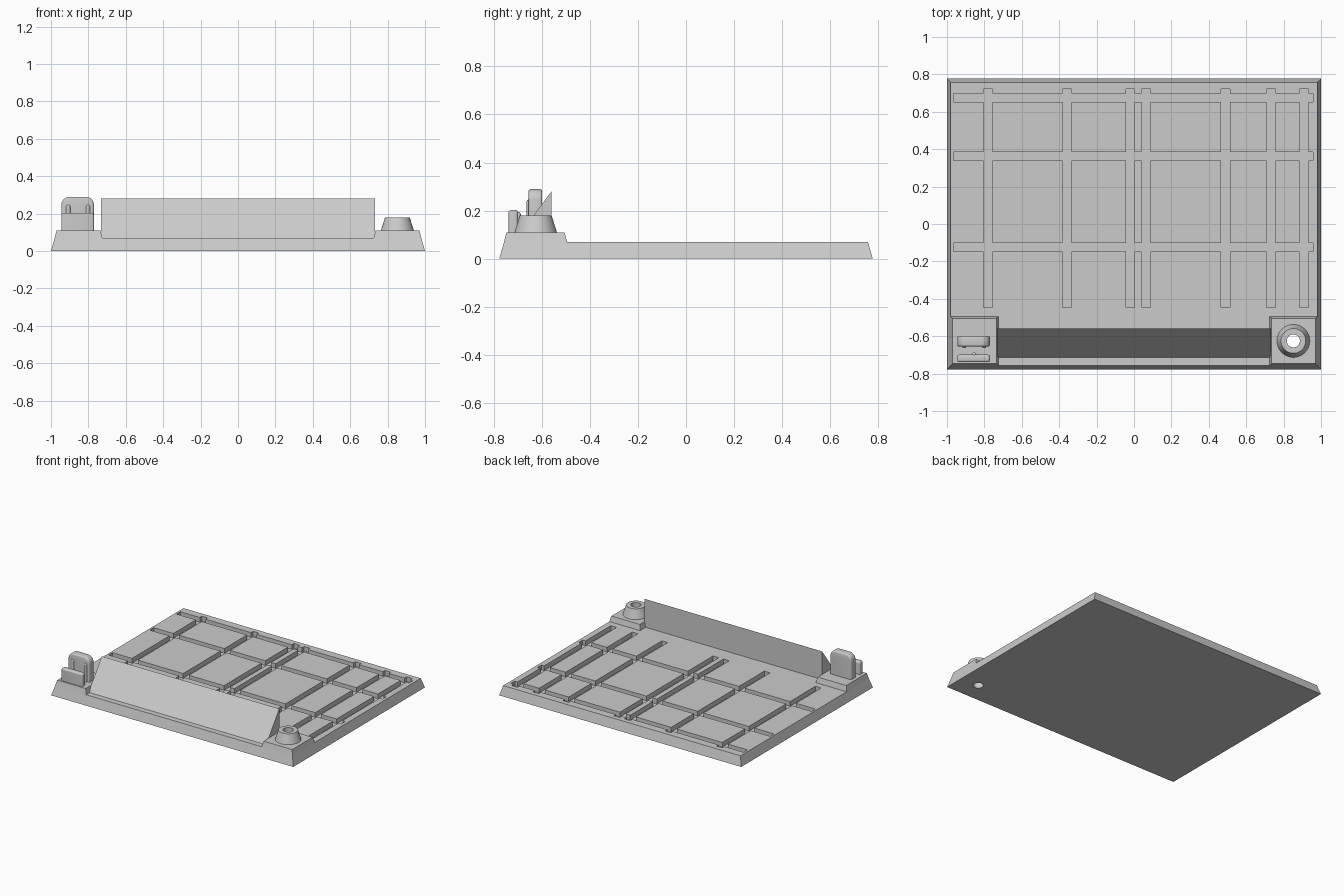
import bpy, bmesh, math
from mathutils import Matrix, Vector

cube = bpy.data.objects.get("Cube")
if cube:
    bpy.data.objects.remove(cube, do_unlink=True)

grey = bpy.data.materials.new("light grey")
grey.use_nodes = True
grey.diffuse_color = (0.6, 0.6, 0.6, 1)
grey.node_tree.nodes["Principled BSDF"].inputs["Base Color"].default_value = (0.6, 0.6, 0.6, 1)


def finish(name, bm):
    bmesh.ops.recalc_face_normals(bm, faces=bm.faces)
    mesh = bpy.data.meshes.new(name)
    bm.to_mesh(mesh)
    bm.free()
    mesh.materials.append(grey)
    obj = bpy.data.objects.new(name, mesh)
    bpy.context.collection.objects.link(obj)
    return obj


def select(obj):
    bpy.ops.object.select_all(action='DESELECT')
    obj.select_set(True)
    bpy.context.view_layer.objects.active = obj


def smooth(obj):
    select(obj)
    bpy.ops.object.shade_smooth_by_angle(angle=math.radians(35))


def add_block(bm, x0, x1, y0, y1, z0, z1, inset=0):
    """Box whose top is inset on all four sides."""
    rings = []
    for z, d in ((z0, 0), (z1, inset)):
        rings.append([bm.verts.new(p) for p in (
            (x0 + d, y0 + d, z), (x1 - d, y0 + d, z),
            (x1 - d, y1 - d, z), (x0 + d, y1 - d, z))])
    low, high = rings
    bm.faces.new(low[::-1])
    bm.faces.new(high)
    for i in range(4):
        j = (i + 1) % 4
        bm.faces.new((low[i], low[j], high[j], high[i]))


def block(name, *dims):
    bm = bmesh.new()
    add_block(bm, *dims)
    return finish(name, bm)


def cone(name, x, y, r1, r2, z0, z1):
    bm = bmesh.new()
    bmesh.ops.create_cone(bm, cap_ends=True, segments=48, radius1=r1, radius2=r2,
                          depth=z1 - z0, matrix=Matrix.Translation((x, y, (z0 + z1) / 2)))
    return finish(name, bm)


def cut(obj, cutter):
    mod = obj.modifiers.new("cut", 'BOOLEAN')
    mod.operation = 'DIFFERENCE'
    mod.solver = 'EXACT'
    mod.use_self = True
    mod.object = cutter
    select(obj)
    bpy.ops.object.modifier_apply(modifier=mod.name)


TOP, STEP = 0.07, 0.11

# Base plate with a lattice of grooves
base = block("base_plate", -1, 1, -0.777, 0.777, 0, TOP, 0.02)
bm = bmesh.new()
FLOOR = TOP - 0.035
for y in (0.675, 0.362, -0.125):
    add_block(bm, -0.965, 0.957, y - 0.023, y + 0.023, FLOOR, TOP + 0.05)
for x in (-0.78, -0.358, -0.02, 0.065, 0.488, 0.733, 0.91):
    add_block(bm, x - 0.024, x + 0.024, -0.447, 0.722, FLOOR, TOP + 0.05)
grooves = finish("groove_cutter", bm)
cut(base, grooves)

# Raised corner pads
right_pad = block("right_corner_pad", -0.98, -0.725, -0.757, -0.495, TOP, STEP, 0.01)
left_pad = block("left_corner_pad", 0.725, 0.98, -0.757, -0.495, TOP, STEP, 0.01)

# Conical boss with a hole right through the plate
boss = cone("boss", 0.852, -0.625, 0.088, 0.066, STEP, 0.18)
drill = cone("hole_cutter", 0.852, -0.625, 0.035, 0.035, -0.1, 0.4)
for part in (base, left_pad, boss):
    cut(part, drill)
smooth(boss)
for cutter in (grooves, drill):
    bpy.data.objects.remove(cutter, do_unlink=True)

# Sloping front panel, a triangular prism
bm = bmesh.new()
ends = [[bm.verts.new((x, y, z)) for y, z in ((-0.715, TOP), (-0.56, TOP), (-0.56, 0.28))]
        for x in (-0.733, 0.733)]
for end in ends:
    bm.faces.new(end)
for i in range(3):
    j = (i + 1) % 3
    bm.faces.new((ends[0][i], ends[0][j], ends[1][j], ends[1][i]))
finish("sloping_panel", bm)


# Clip: tall rounded plate, low front plate and small ribs
def clip_plate(name, y0, y1, z1, corner, edge):
    bm = bmesh.new()
    add_block(bm, -0.945, -0.77, y0, y1, STEP, z1)
    if corner:
        sides = [e for e in bm.edges if all(v.co.z > z1 - 0.001 for v in e.verts)
                 and abs(e.verts[0].co.x - e.verts[1].co.x) < 0.001]
        bmesh.ops.bevel(bm, geom=sides, offset=corner, segments=8, profile=0.5, affect='EDGES')
    bm.normal_update()
    # Round the rim around the front and back faces, leaving the foot square
    rim = [e for e in bm.edges if max(v.co.z for v in e.verts) > STEP + 0.01
           and any(abs(f.normal.y) > 0.9 for f in e.link_faces)]
    bmesh.ops.bevel(bm, geom=rim, offset=edge, segments=3, profile=0.5, affect='EDGES')
    smooth(finish(name, bm))


clip_plate("clip_tall_plate", -0.655, -0.598, 0.29, 0.045, 0.01)
clip_plate("clip_front_plate", -0.738, -0.699, 0.203, 0.012, 0.01)


def rib(name, x, y, z1, r):
    bm = bmesh.new()
    bmesh.ops.create_cone(bm, cap_ends=True, segments=20, radius1=r, radius2=r,
                          depth=z1 - r - STEP,
                          matrix=Matrix.Translation((x, y, (z1 - r + STEP) / 2)))
    bmesh.ops.create_uvsphere(bm, u_segments=20, v_segments=10, radius=r,
                              matrix=Matrix.Translation(Vector((x, y, z1 - r))))
    smooth(finish(name, bm))


rib("clip_rib_right", -0.908, -0.652, 0.247, 0.012)
rib("clip_rib_left", -0.802, -0.652, 0.247, 0.012)
rib("clip_rib_front", -0.855, -0.699, 0.195, 0.012)
